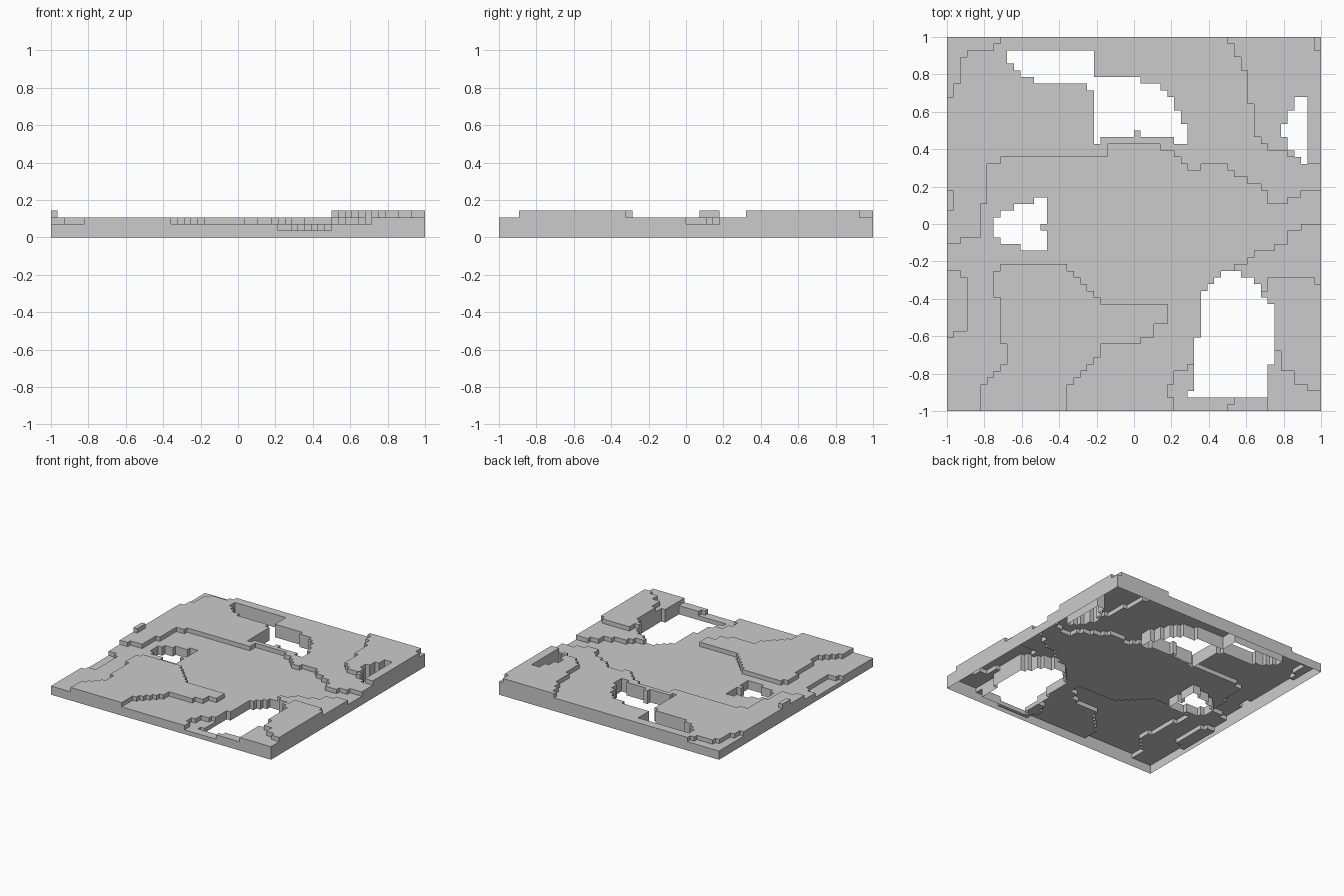
import bpy, bmesh

N = 56                 # cells per side
S = 2 / N              # cell size (also the height step)
level = [[2] * N for _ in range(N)]


def inside(px, py, pts):
    hit = False
    for (ax, ay), (bx, by) in zip(pts, pts[1:] + pts[:1]):
        if (ay > py) != (by > py) and px < ax + (bx - ax) * (py - ay) / (by - ay):
            hit = not hit
    return hit


def paint(h, pts):
    """Set all cells whose centre lies in the outline to height level h."""
    pts = [(round(x / S) * S, round(y / S) * S) for x, y in pts]
    for i in range(N):
        for j in range(N):
            if inside((i + .5) * S - 1, (j + .5) * S - 1, pts):
                level[i][j] = h


# back plateau
paint(3, [(-1, -.11), (-.93, -.11), (-.93, -.07), (-.82, -.07), (-.82, .09), (-.79, .09),
          (-.79, .32), (-.71, .32), (-.71, .36), (-.14, .36), (-.14, .43), (.14, .43),
          (.14, .39), (.21, .39), (.29, .29), (.36, .29), (.36, .32), (.5, .32), (.5, .29),
          (.57, .25), (.64, .21), (.71, .14), (.71, .11), (.82, .11), (.82, .14),
          (.89, .14), (.89, .18), (1, .18), (1, 1), (-1, 1)])
# low back left corner
paint(2, [(-1, .68), (-.96, .68), (-.96, .75), (-.93, .75), (-.93, .89), (-.89, .89),
          (-.89, .93), (-.75, .93), (-.75, .96), (-.71, .96), (-.71, 1), (-1, 1)])
# small bump on the left edge
paint(4, [(-1, .07), (-.96, .07), (-.96, .18), (-1, .18)])
# high back right area
paint(4, [(.5, 1), (.5, .96), (.54, .96), (.54, .9), (.57, .9), (.57, .82), (.61, .82),
          (.61, .64), (.64, .64), (.64, .46), (.68, .46), (.68, .43), (.75, .39), (.82, .39),
          (.82, .36), (.93, .36), (.93, .32), (1, .32), (1, .93), (.96, .93), (.96, 1)])
# front left plateau
paint(3, [(-.82, -1), (-.82, -.86), (-.79, -.86), (-.79, -.82), (-.71, -.79), (-.71, -.75),
          (-.68, -.75), (-.68, -.64), (-.71, -.64), (-.71, -.39), (-.75, -.39), (-.75, -.25),
          (-.71, -.25), (-.71, -.21), (-.36, -.21), (-.36, -.25), (-.21, -.39), (-.14, -.43),
          (.18, -.43), (.18, -.5), (.07, -.61), (0, -.64), (-.14, -.64), (-.21, -.71),
          (-.25, -.79), (-.32, -.86), (-.36, -.89), (-.36, -1)])
# dip on the left edge
paint(1, [(-1, -.61), (-.96, -.61), (-.96, -.57), (-.89, -.57), (-.89, -.32), (-.93, -.29),
          (-.96, -.25), (-1, -.25)])
# front right terraces around the big hole
paint(3, [(1, 0), (.89, 0), (.89, -.04), (.82, -.04), (.82, -.07), (.75, -.14), (.68, -.14),
          (.61, -.21), (.54, -.21), (.54, -.43), (.71, -.93), (.71, -1), (1, -1)])
paint(4, [(1, -.32), (.96, -.32), (.96, -.29), (.71, -.29), (.71, -.36), (.68, -.36),
          (.68, -.68), (.79, -.68), (.79, -.79), (.86, -.79), (.86, -.86), (.93, -.86),
          (.93, -.89), (1, -.89)])
paint(1, [(.21, -1), (.21, -.93), (.18, -.93), (.18, -.86), (.21, -.86), (.21, -.79),
          (.29, -.79), (.29, -.75), (.39, -.71), (.54, -.93), (.54, -.96), (.5, -.96), (.5, -1)])

# holes: back, right, left, front
paint(0, [(-.68, .93), (-.21, .93), (-.21, .79), (.04, .79), (.04, .75), (.14, .75),
          (.14, .71), (.18, .71), (.18, .68), (.21, .64), (.21, .61), (.25, .61), (.25, .54),
          (.29, .54), (.29, .43), (.21, .43), (.21, .46), (.04, .46), (.04, .5), (0, .5),
          (0, .46), (-.18, .46), (-.18, .43), (-.21, .43), (-.21, .71), (-.25, .71),
          (-.25, .75), (-.54, .75), (-.54, .79), (-.61, .79), (-.61, .82), (-.64, .82),
          (-.64, .86), (-.68, .86)])
paint(0, [(.86, .68), (.93, .68), (.93, .32), (.89, .32), (.89, .36), (.86, .36), (.86, .39),
          (.82, .39), (.82, .46), (.79, .46), (.79, .54), (.82, .54), (.82, .61), (.86, .61)])
paint(0, [(-.54, .14), (-.46, .14), (-.46, 0), (-.5, 0), (-.5, -.04), (-.46, -.04),
          (-.46, -.14), (-.61, -.14), (-.61, -.11), (-.71, -.11), (-.71, -.07), (-.75, -.07),
          (-.75, .04), (-.71, .04), (-.71, .07), (-.64, .07), (-.64, .11), (-.54, .11)])
paint(0, [(.46, -.25), (.57, -.25), (.57, -.29), (.64, -.29), (.64, -.32), (.68, -.32),
          (.68, -.36), (.71, -.39), (.71, -.43), (.75, -.43), (.75, -.75), (.71, -.75),
          (.71, -.93), (.29, -.93), (.29, -.89), (.32, -.89), (.32, -.61), (.36, -.61),
          (.36, -.36), (.39, -.36), (.39, -.32), (.43, -.32), (.43, -.29), (.46, -.29)])

# open-bottomed shell: a top for each cell, walls down to each lower neighbour
bm = bmesh.new()


def quad(*corners):
    bm.faces.new([bm.verts.new((x * S - 1, y * S - 1, z * S)) for x, y, z in corners])


def get(i, j):
    return level[i][j] if 0 <= i < N and 0 <= j < N else 0


for i in range(N):
    for j in range(N):
        h = level[i][j]
        if not h:
            continue
        ring = [(i, j), (i + 1, j), (i + 1, j + 1), (i, j + 1)]
        quad(*[(x, y, h) for x, y in ring])
        for k, (dx, dy) in enumerate([(0, -1), (1, 0), (0, 1), (-1, 0)]):
            a, b = ring[k], ring[(k + 1) % 4]
            for z in range(get(i + dx, j + dy), h):
                quad((*a, z), (*b, z), (*b, z + 1), (*a, z + 1))

bmesh.ops.remove_doubles(bm, verts=bm.verts, dist=1e-4)
mesh = bpy.data.meshes.new("terrain_tile")
bm.to_mesh(mesh)
bm.free()
bpy.context.collection.objects.link(bpy.data.objects.new("terrain_tile", mesh))
